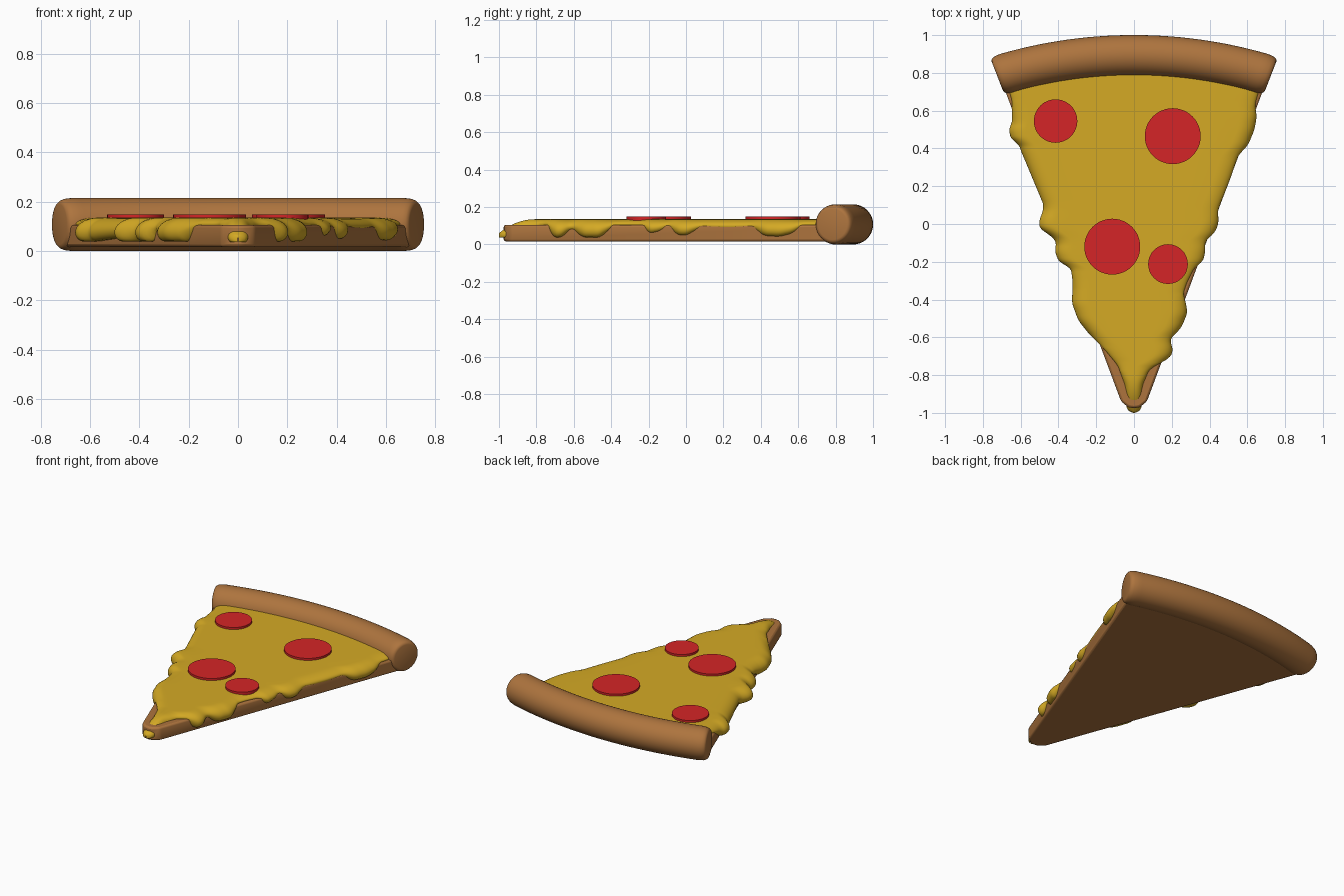
import bpy, bmesh, math

if "Cube" in bpy.data.objects:
    bpy.data.objects.remove(bpy.data.objects["Cube"])


def material(name, rgb):
    m = bpy.data.materials.new(name)
    m.diffuse_color = (*rgb, 1)
    m.use_nodes = True
    m.node_tree.nodes["Principled BSDF"].inputs["Base Color"].default_value = m.diffuse_color
    return m


BROWN = material("baked_brown", (0.42, 0.175, 0.048))
YELLOW = material("cheese_yellow", (0.66, 0.40, 0.018))
RED = material("pepperoni_red", (0.66, 0.018, 0.02))


def finish(bm, name, mat, angle=40):
    bmesh.ops.recalc_face_normals(bm, faces=bm.faces)
    me = bpy.data.meshes.new(name)
    bm.to_mesh(me)
    bm.free()
    ob = bpy.data.objects.new(name, me)
    bpy.context.collection.objects.link(ob)
    me.materials.append(mat)
    bpy.ops.object.select_all(action='DESELECT')
    ob.select_set(True)
    bpy.context.view_layer.objects.active = ob
    bpy.ops.object.shade_smooth_by_angle(angle=math.radians(angle))
    return ob


def loft(bm, rings):
    """Bridge equal closed rings and cap both ends."""
    vs = [[bm.verts.new(p) for p in r] for r in rings]
    n = len(vs[0])
    for a, b in zip(vs, vs[1:]):
        for i in range(n):
            bm.faces.new((a[i], a[(i + 1) % n], b[(i + 1) % n], b[i]))
    bm.faces.new(vs[0])
    bm.faces.new(vs[-1][::-1])


def side(y):
    """Half width of the dough wedge."""
    return 0.18 + 0.373 * (y + 0.64)


# Rolled crust: tube along a shallow arc with rounded ends
ARC, TUBE = 2.45, 0.1075
ends = [(1, 0.76), (0.996, 0.85), (0.985, 0.92), (0.965, 0.97), (0.93, 1)]
stations = [(-t, r) for t, r in ends]
stations += [(-0.9 + 1.8 * i / 28, 1) for i in range(29)]
stations += [(t, r) for t, r in reversed(ends)]
rings = []
for t, r in stations:
    a, b = 0.30 * t, 0.37 * t
    cx, cy = ARC * math.sin(a), 0.893 - ARC * (1 - math.cos(a))
    ring = []
    for k in range(40):
        q = math.tau * k / 40
        d = TUBE * r * math.cos(q)
        ring.append((cx + d * math.sin(b), cy + d * math.cos(b),
                     TUBE + TUBE * r * math.sin(q)))
    rings.append(ring)
bm = bmesh.new()
loft(bm, rings)
finish(bm, "rolled_crust", BROWN, 50)

# Dough wedge with a blunt tip and curved back
outline = [(0, -0.975), (0.03, -0.97), (side(-0.94), -0.94)]
for i in range(13):
    x = side(0.76) * (1 - i / 12)
    outline.append((x, 0.86 - x * x / (2 * ARC)))
outline += [(-x, y) for x, y in reversed(outline[1:-1])]
bm = bmesh.new()
base = bm.faces.new([bm.verts.new((x, y, 0.016)) for x, y in outline])
up = bmesh.ops.extrude_face_region(bm, geom=[base])
for v in up['geom']:
    if isinstance(v, bmesh.types.BMVert):
        v.co.z = 0.105
dough = finish(bm, "dough_base", BROWN)
bev = dough.modifiers.new("soft_edge", 'BEVEL')
bev.width, bev.segments = 0.012, 2

# Melted cheese: wavy half widths as (y, x) along each side
right = [(-1, 0), (-0.99, .028), (-.97, .04), (-.85, .048), (-.77, .08),
         (-.735, .14), (-.71, .19), (-.67, .207), (-.61, .19), (-.55, .25),
         (-.47, .283), (-.42, .275), (-.37, .26), (-.31, .28), (-.23, .32),
         (-.20, .365), (-.14, .378), (-.09, .375), (-.05, .425), (0, .447),
         (.08, .445), (.15, .475), (.24, .51), (.36, .55), (.42, .605),
         (.50, .638), (.57, .65), (.63, .64), (.70, .66), (.82, .66)]
left = [(-1, 0), (-0.99, .028), (-.97, .04), (-.85, .05), (-.75, .085),
        (-.66, .16), (-.58, .24), (-.51, .295), (-.42, .328), (-.30, .325),
        (-.23, .335), (-.205, .395), (-.15, .418), (-.09, .412),
        (-.055, .45), (-.025, .50), (.02, .502), (.06, .485), (.10, .478),
        (.20, .52), (.32, .57), (.39, .60), (.425, .61), (.445, .65),
        (.50, .663), (.54, .645), (.60, .645), (.65, .645), (.70, .66),
        (.82, .66)]


def sample(table, y):
    for (y0, x0), (y1, x1) in zip(table, table[1:]):
        if y <= y1:
            return x0 + (x1 - x0) * max(0, (y - y0) / (y1 - y0))
    return table[-1][1]


def width(table, y):
    """Half width, averaged over nearby y except at the very tip."""
    if y < -0.95:
        return max(sample(table, y), 0.004)
    return sum(sample(table, y + k * 0.006) for k in range(-3, 4)) / 7


def half_section(table, y):
    """Top centre outwards, over the drooping lip and back underneath."""
    w = width(table, y)
    tip = max(0, min(1, (-0.80 - y) / 0.20))
    top = 0.135 - 0.075 * tip ** 2.2
    over = w - side(y)
    low = max(0.038, min(0.092, 0.078 - 1.1 * over))
    if y < -0.78:
        low += (0.036 - low) * min(1, (-0.78 - y) / 0.17)
    low = min(low, top - 0.012)
    lip = min(0.09, w * 0.85)
    mid = low + (top - low) * 0.38
    pts = [(w - lip) * f for f in (0.25, 0.5, 0.75)]
    pts = [(x, top) for x in pts]
    for k in range(9):
        q = math.pi / 2 * (1 - k / 8)
        pts.append((w - lip + lip * math.cos(q), mid + (top - mid) * math.sin(q)))
    for k in range(1, 5):
        q = math.pi / 2 * k / 4
        pts.append((w - lip * 0.4 * (1 - math.cos(q)), mid - (mid - low) * math.sin(q)))
    pts.append((max(0.3 * w, w - lip * 1.1), min(low + 0.03, top - 0.008)))
    return pts, top


rings = []
ROWS = 190
for i in range(ROWS + 1):
    y = -1 + 1.82 * i / ROWS
    r, top = half_section(right, y)
    l, _ = half_section(left, y)
    ring = [(0, y, top)] + [(x, y, z) for x, z in r]
    ring += [(-x, y, z) for x, z in reversed(l)]
    rings.append(ring)
bm = bmesh.new()
loft(bm, rings)
finish(bm, "melted_cheese", YELLOW, 80)

# Pepperoni discs
for i, (x, y, r) in enumerate([(-.415, .545, .115), (.205, .465, .148),
                               (-.115, -.12, .148), (.18, -.212, .105)]):
    bm = bmesh.new()
    bmesh.ops.create_cone(bm, cap_ends=True, segments=48, radius1=r,
                          radius2=r, depth=0.03)
    bmesh.ops.translate(bm, verts=bm.verts, vec=(x, y, 0.134))
    finish(bm, f"pepperoni_{i + 1}", RED)
